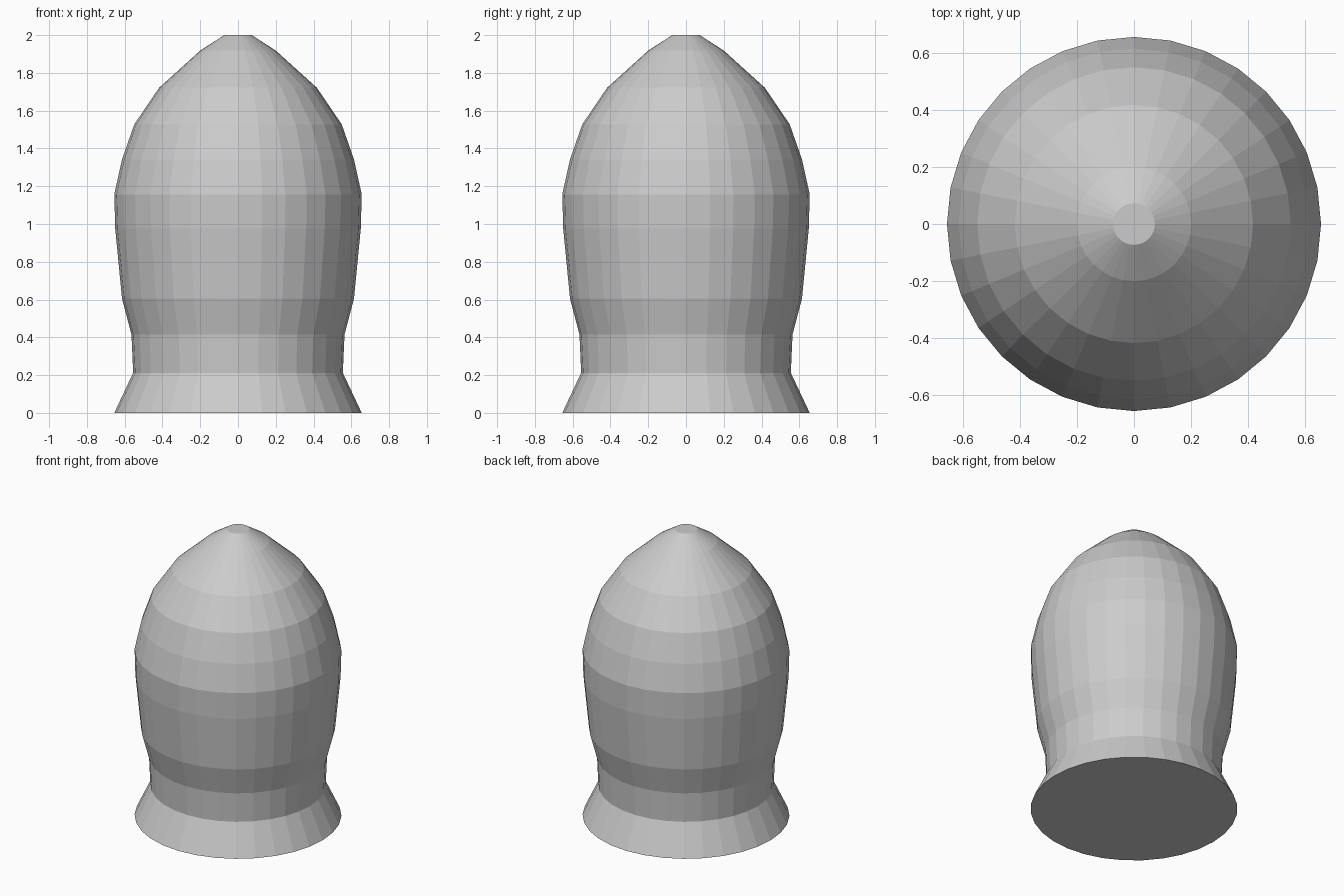
import bpy
import bmesh
from math import cos, sin, tau

cube = bpy.data.objects.get("Cube")
if cube:
    bpy.data.objects.remove(cube, do_unlink=True)

SIDES = 32

# Single plain grey
grey = bpy.data.materials.new("plain_grey")
grey.use_nodes = True
color = (0.6, 0.6, 0.6, 1)
grey.diffuse_color = color
grey.node_tree.nodes["Principled BSDF"].inputs["Base Color"].default_value = color

# Radius and height: flared foot, waist, bulging body, blunt tip
profile = [(0.655, 0), (0.555, 0.212), (0.564, 0.415), (0.614, 0.605),
           (0.65, 0.975), (0.655, 1.157), (0.614, 1.342), (0.549, 1.528),
           (0.417, 1.722), (0.2, 1.918), (0.073, 2)]

# Lathe the profile into flat-faced rings with closed ends
bm = bmesh.new()
rings = [[bm.verts.new((r * cos(tau * i / SIDES), r * sin(tau * i / SIDES), z))
          for i in range(SIDES)] for r, z in profile]
for low, high in zip(rings, rings[1:]):
    for i in range(SIDES):
        j = (i + 1) % SIDES
        bm.faces.new((low[i], low[j], high[j], high[i]))
bm.faces.new(rings[0][::-1])
bm.faces.new(rings[-1])

mesh = bpy.data.meshes.new("domed_body")
bm.to_mesh(mesh)
bm.free()
mesh.materials.append(grey)
body = bpy.data.objects.new("domed_body", mesh)
bpy.context.collection.objects.link(body)
